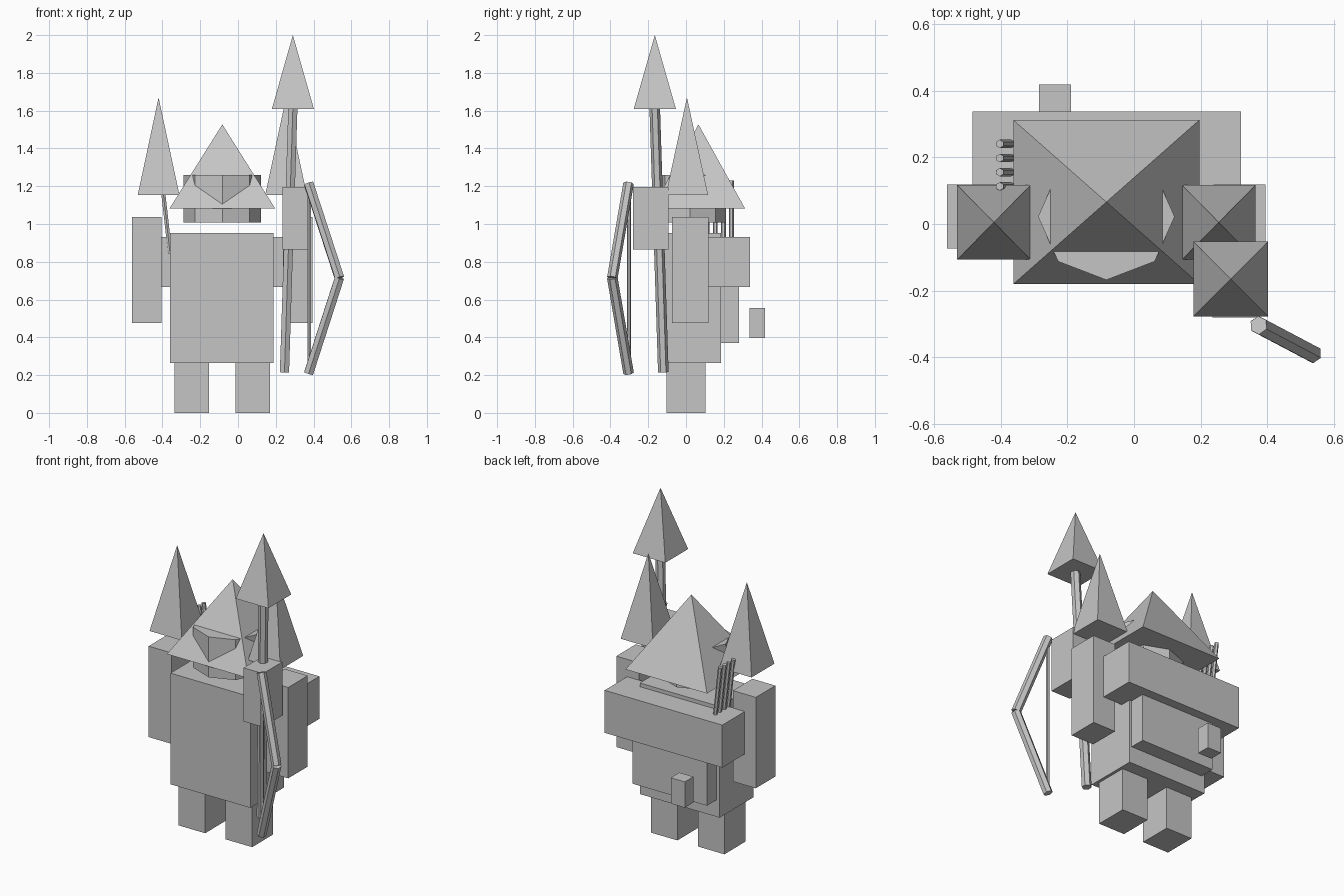
import bpy, bmesh, math
from mathutils import Vector, Matrix

if "Cube" in bpy.data.objects:
    bpy.data.objects.remove(bpy.data.objects["Cube"])

CX = -0.083  # body symmetry axis

grey = bpy.data.materials.new("plain grey")
grey.diffuse_color = (0.56, 0.56, 0.56, 1)
grey.use_nodes = True
grey.node_tree.nodes["Principled BSDF"].inputs["Base Color"].default_value = grey.diffuse_color


def finish(name, bm):
    bmesh.ops.recalc_face_normals(bm, faces=bm.faces[:])
    mesh = bpy.data.meshes.new(name)
    bm.to_mesh(mesh)
    bm.free()
    mesh.materials.append(grey)
    ob = bpy.data.objects.new(name, mesh)
    bpy.context.collection.objects.link(ob)
    return ob


def box(name, x, y, z):
    """Box from (min, max) ranges."""
    bm = bmesh.new()
    bmesh.ops.create_cube(bm, size=1)
    size = [r[1] - r[0] for r in (x, y, z)]
    mid = [(r[1] + r[0]) / 2 for r in (x, y, z)]
    bmesh.ops.scale(bm, vec=size, verts=bm.verts)
    bmesh.ops.translate(bm, vec=mid, verts=bm.verts)
    return finish(name, bm)


def pyramid(name, x, y, z):
    """Four-sided spike standing on a rectangular base."""
    bm = bmesh.new()
    base = [bm.verts.new((px, py, z[0])) for px, py in
            ((x[0], y[0]), (x[1], y[0]), (x[1], y[1]), (x[0], y[1]))]
    apex = bm.verts.new((sum(x) / 2, sum(y) / 2, z[1]))
    bm.faces.new(base)
    for i in range(4):
        bm.faces.new((base[i], base[(i + 1) % 4], apex))
    return finish(name, bm)


def rod(name, a, b, r, sides=6):
    """Low-poly cylinder between two points."""
    a, b = Vector(a), Vector(b)
    d = b - a
    bm = bmesh.new()
    bmesh.ops.create_cone(bm, cap_ends=True, segments=sides,
                          radius1=r, radius2=r, depth=d.length)
    rot = Vector((0, 0, 1)).rotation_difference(d).to_matrix().to_4x4()
    bm.transform(Matrix.Translation((a + b) / 2) @ rot)
    return finish(name, bm)


def pair(fn, name, x, y, z):
    """Left and right copies about the body axis."""
    fn("left_" + name, x, y, z)
    fn("right_" + name, (2 * CX - x[1], 2 * CX - x[0]), y, z)


# Body
box("torso", (-0.36, 0.187), (-0.147, 0.185), (0.265, 0.953))
pair(box, "leg", (-0.335, -0.153), (-0.103, 0.103), (0, 0.265))
pair(box, "arm", (-0.561, -0.404), (-0.073, 0.118), (0.475, 1.038))
pair(pyramid, "shoulder_spike", (-0.531, -0.31), (-0.107, 0.117), (1.153, 1.67))
box("forearm", (0.235, 0.368), (-0.281, -0.092), (0.864, 1.196))

# Octagonal head with its pointed hat
bm = bmesh.new()
bmesh.ops.create_cone(bm, cap_ends=True, segments=8, radius1=1, radius2=1, depth=1)
bmesh.ops.scale(bm, vec=(0.205, 0.19, 0.25), verts=bm.verts)
bmesh.ops.translate(bm, vec=(CX, 0.022, 1.134), verts=bm.verts)
finish("head", bm)
pyramid("hat", (-0.362, 0.196), (-0.18, 0.312), (1.083, 1.527))

# Backpack
box("backpack_roll", (-0.485, 0.321), (0.115, 0.338), (0.667, 0.93))
box("backpack_bag", (-0.34, 0.172), (0.185, 0.28), (0.37, 0.667))
box("backpack_pouch", (-0.285, -0.189), (0.335, 0.419), (0.396, 0.556))

# Arrows in the pack
for i in range(4):
    y = 0.113 + 0.0425 * i
    rod(f"arrow_{i + 1}", (-0.36, y, 0.845), (-0.403, y, 1.23), 0.0125)

# Spear
rod("spear_shaft", (0.246, -0.12, 0.215), (0.291, -0.166, 1.63), 0.028)
pyramid("spear_head", (0.179, 0.402), (-0.277, -0.053), (1.608, 2.0))

# Bow
grip = (0.537, -0.39, 0.715)
for name, z in (("upper", 1.215), ("lower", 0.21)):
    rod("bow_limb_" + name, (0.374, -0.304, z), grip, 0.028)
rod("bow_string", (0.377, -0.302, 0.22), (0.377, -0.302, 1.205), 0.01)
